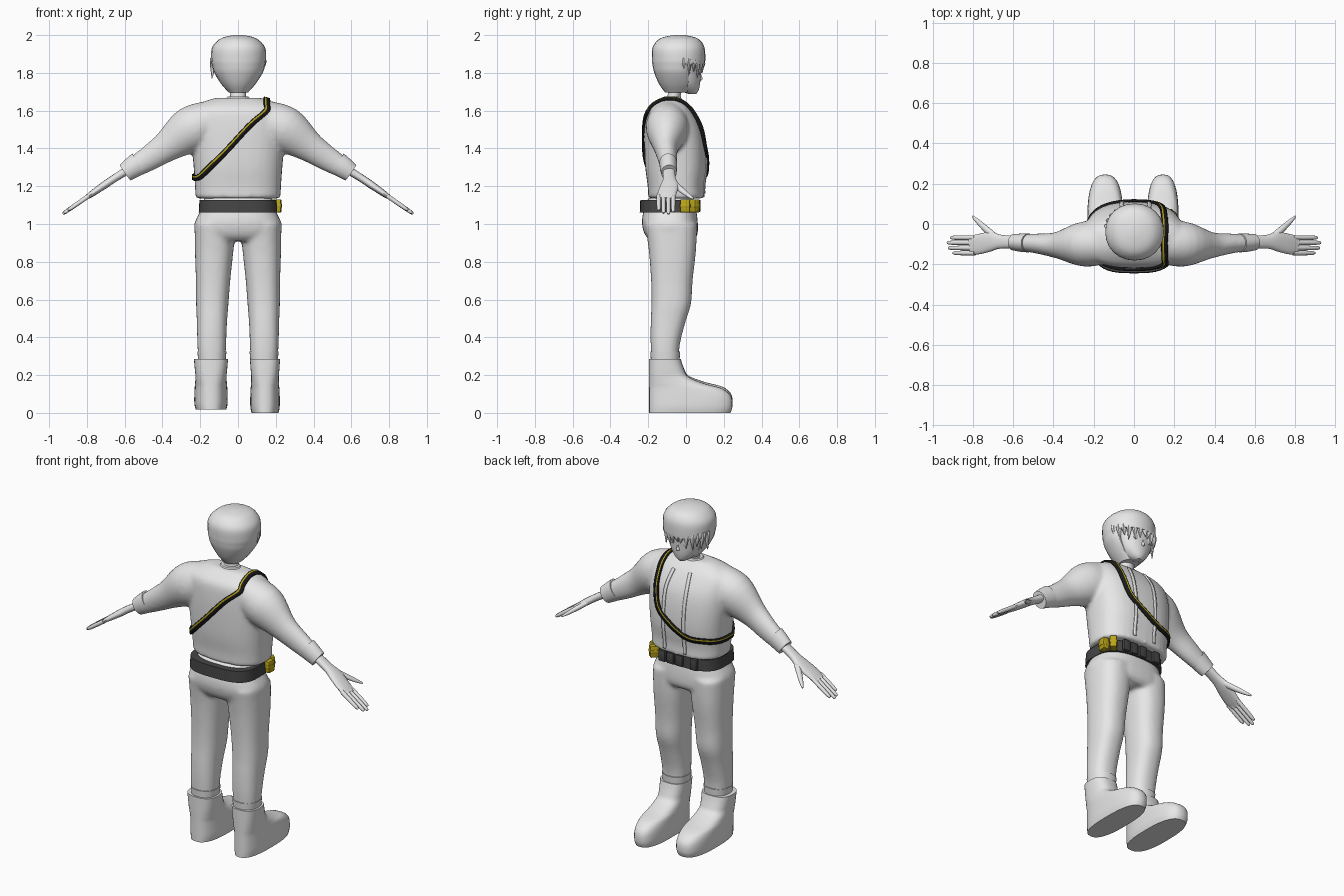
import bpy, bmesh, math, random
from mathutils import Vector, Matrix

random.seed(4)
if "Cube" in bpy.data.objects:
    bpy.data.objects.remove(bpy.data.objects["Cube"])


def material(name, r, g, b):
    m = bpy.data.materials.new(name)
    m.use_nodes = True
    m.diffuse_color = (r, g, b, 1)
    m.node_tree.nodes["Principled BSDF"].inputs["Base Color"].default_value = (r, g, b, 1)
    return m


GREY = material("light_grey", 0.8, 0.8, 0.8)
DARK = material("dark_grey", 0.06, 0.06, 0.06)
BLACK = material("black", 0.01, 0.01, 0.01)
YELLOW = material("mustard_yellow", 0.5, 0.38, 0.01)


def spline(pts, steps=4, cyclic=False):
    """Catmull-Rom resampling of tuples of any length."""
    p, n, out = [Vector(q) for q in pts], len(pts), []
    at = lambda i: p[i % n] if cyclic else p[max(0, min(n - 1, i))]
    for i in range(n if cyclic else n - 1):
        a, b, c, d = (at(i + k) for k in (-1, 0, 1, 2))
        for s in range(steps):
            t = s / steps
            out.append(b + (c - a) * (t / 2) + (a * 2 - b * 5 + c * 4 - d) * (t * t / 2)
                       + (b * 3 - a - c * 3 + d) * (t ** 3 / 2))
    return out if cyclic else out + [p[-1]]


def loft(bm, secs, n=2.3, follow=False, clip=None, steps=4, seg=32):
    """Skin rounded rings (x, y, z, half width, half depth) and cap the ends."""
    secs = spline(secs, steps)
    mid = [Vector(s[:3]) for s in secs]
    rings = []
    for i, s in enumerate(secs):
        u, v = Vector((1, 0, 0)), Vector((0, 1, 0))
        if follow:
            t = (mid[min(i + 1, len(mid) - 1)] - mid[max(i - 1, 0)]).normalized()
            u = v.cross(t).normalized()
            v = t.cross(u)
        ring = []
        for k in range(seg):
            c, d = math.cos(math.tau * k / seg), math.sin(math.tau * k / seg)
            co = mid[i] + u * s[3] * math.copysign(abs(c) ** (2 / n), c) \
                + v * s[4] * math.copysign(abs(d) ** (2 / n), d)
            ring.append(bm.verts.new(clip(co) if clip else co))
        rings.append(ring)
    for r, q in zip(rings, rings[1:]):
        for k in range(seg):
            bm.faces.new((r[k], r[k - 1], q[k - 1], q[k]))
    bm.faces.new(rings[0])
    bm.faces.new(rings[-1])


def finish(name, bm, mats, blend=0, angle=40):
    bmesh.ops.recalc_face_normals(bm, faces=bm.faces)
    me = bpy.data.meshes.new(name)
    bm.to_mesh(me)
    bm.free()
    ob = bpy.data.objects.new(name, me)
    bpy.context.collection.objects.link(ob)
    for m in mats:
        me.materials.append(m)
    bpy.ops.object.select_all(action='DESELECT')
    ob.select_set(True)
    bpy.context.view_layer.objects.active = ob
    bpy.ops.object.shade_smooth_by_angle(angle=math.radians(angle))
    if blend:
        r = ob.modifiers.new("blend", 'REMESH')
        r.mode, r.voxel_size, r.use_smooth_shade = 'VOXEL', blend, True
        s = ob.modifiers.new("soften", 'SMOOTH')
        s.factor, s.iterations = 0.5, 8
    return ob


def part(name, secs, mat=GREY, **kw):
    bm = bmesh.new()
    loft(bm, secs, **kw)
    return finish(name, bm, [mat])


def flip(secs, side):
    return [(s[0] * side,) + tuple(s[1:]) for s in secs]


# Jacket: body and both sleeves blended into one skin
bm = bmesh.new()
loft(bm, [(0, -.05, 1.135, .225, .15), (0, -.053, 1.2, .228, .15), (0, -.053, 1.3, .235, .163),
          (0, -.058, 1.42, .245, .163), (0, -.068, 1.52, .25, .152), (0, -.085, 1.6, .25, .125),
          (0, -.085, 1.64, .2, .09), (0, -.08, 1.668, .12, .05)], n=2.6)
SLEEVE = [(.13, -.095, 1.56, .1, .1), (.25, -.1, 1.5, .122, .112), (.38, -.105, 1.408, .082, .066),
          (.48, -.097, 1.342, .066, .05), (.585, -.092, 1.28, .05, .04)]
for side in (1, -1):
    loft(bm, flip(SLEEVE, side), n=2, follow=True)
jacket = finish("jacket", bm, [GREY], blend=.011)

# Trousers: hips and legs blended
bm = bmesh.new()
loft(bm, [(0, -.08, 1.14, .18, .12), (0, -.085, 1.07, .2, .14), (0, -.085, 1, .232, .148),
          (0, -.078, .94, .222, .138), (0, -.075, .91, .19, .11)], n=2.5)
for side in (1, -1):
    loft(bm, flip([(.12, -.08, 1, .11, .138), (.126, -.072, .86, .102, .125), (.132, -.075, .7, .091, .11),
                   (.136, -.078, .58, .086, .105), (.138, -.095, .48, .08, .092),
                   (.139, -.11, .36, .076, .077), (.138, -.11, .24, .07, .07)], side), n=2.4)
finish("trousers", bm, [GREY], blend=.011)

for side, word in ((1, "left"), (-1, "right")):
    # Cuffs on sleeves and trouser legs
    part(word + "_sleeve_cuff", flip([(.525, -.094, 1.322, .062, .047), (.56, -.093, 1.298, .057, .045),
                                      (.597, -.09, 1.272, .05, .041)], side), n=2, follow=True)
    part(word + "_trouser_cuff", flip([(.138, -.11, .28, .073, .076), (.138, -.11, .325, .077, .079)], side))
    # Hand with four fingers and a thumb
    bm = bmesh.new()
    loft(bm, flip([(.58, -.09, 1.288, .022, .032), (.66, -.088, 1.238, .02, .034), (.71, -.087, 1.204, .02, .048),
                   (.77, -.1, 1.163, .016, .05), (.815, -.106, 1.132, .01, .046)], side), follow=True, seg=20)
    for y, tip in ((-.068, .912), (-.093, .928), (-.119, .922), (-.144, .9)):
        loft(bm, flip([(x, y, 1.28 - .69 * (x - .6), r, r) for x, r in
                       ((.79, .012), (.85, .0115), (tip - .012, .0095), (tip, .004))], side),
             follow=True, n=2, seg=12)
    loft(bm, flip([(.68, -.075, 1.222, .014, .02), (.73, -.03, 1.185, .014, .017),
                   (.775, .012, 1.152, .01, .012), (.802, .038, 1.133, .004, .005)], side),
         follow=True, n=2, seg=12)
    finish(word + "_hand", bm, [GREY])
    # Boot, the right one wider and set a little higher
    w, lift = (1, 0) if side > 0 else (1.13, .018)
    boot = [(0, .235, .072), (.035, .246, .078), (.09, .238, .078), (.13, .19, .076), (.155, .1, .074),
            (.19, .015, .073), (.23, -.01, .076), (.285, -.028, .08)]
    part(word + "_boot", [(side * .143, (front - .196) / 2, z + lift * (1 - z / .285), a * w, (front + .196) / 2)
                          for z, front, a in boot], n=2.6)

# Neck and collar
part("neck", [(0, -.075, 1.6, .05, .042), (0, -.065, 1.67, .042, .035), (0, -.045, 1.76, .042, .038)], n=2)
part("collar", [(0, -.075, 1.645, .075, .055), (0, -.072, 1.675, .056, .045)], n=2)

# Face, nose, eyes and mouth
part("face", [(0, .035, 1.688, .018, .018), (0, .018, 1.705, .045, .048), (0, .002, 1.74, .078, .072),
              (0, -.002, 1.79, .1, .08), (0, -.01, 1.85, .115, .09), (0, -.03, 1.93, .1, .09)], n=2.1)
part("nose", [(0, .066, 1.757, .006, .006), (0, .074, 1.766, .011, .014), (0, .072, 1.785, .006, .01),
              (0, .072, 1.815, .004, .006)], n=2, seg=12)
for side, word in ((1, "left"), (-1, "right")):
    part(word + "_eye", flip([(.043, .068, 1.79, .008, .004), (.043, .07, 1.803, .019, .006),
                              (.043, .071, 1.817, .013, .005)], side), n=2, seg=16)
part("mouth", [(0, .062, 1.725, .014, .009), (0, .062, 1.731, .019, .01), (0, .063, 1.737, .012, .009)], n=2, seg=12)

# Hair: a tapered bob, cut back below the fringe to leave the face free
part("hair", [(.002, -.045, 1.695, .05, .065), (.002, -.042, 1.74, .09, .1), (.003, -.04, 1.8, .128, .128),
              (.003, -.039, 1.84, .14, .138), (.003, -.039, 1.87, .145, .141), (.003, -.04, 1.93, .142, .139),
              (.003, -.038, 1.97, .112, .116), (.003, -.037, 1.99, .075, .08), (.003, -.036, 2, .025, .028)],
     n=2.1, seg=24, clip=lambda c: Vector((c.x, min(c.y, .012), c.z)) if c.z < 1.845 else c)
bm = bmesh.new()
for k in range(13):
    ang = math.radians(12 + 13 * k)
    c, s = math.cos(ang), math.sin(ang)
    drop = random.uniform(.045, .085) + .02 * abs(c)
    loft(bm, [(.13 * c, .118 * s - .036, 1.88, .02, .014), (.135 * c, .126 * s - .036, 1.85, .017, .012),
              (.132 * c + random.uniform(-.01, .01), .124 * s - .036, 1.87 - drop, .002, .002)],
         n=2, seg=8)
finish("fringe", bm, [GREY])

# Belt, side pouches and front fittings
part("belt", [(0, -.09, 1.06, .208, .155), (0, -.09, 1.127, .204, .152)], DARK, n=3, seg=48)


def box(name, x, y, turn, size, mat):
    bm = bmesh.new()
    bmesh.ops.create_cube(bm, size=1, matrix=Matrix.Translation((x, y, 1.096))
                          @ Matrix.Rotation(math.radians(turn), 4, 'Z') @ Matrix.Diagonal((*size, 1)))
    bmesh.ops.bevel(bm, geom=bm.edges[:], offset=.006, segments=2, affect='EDGES', profile=.5)
    finish(name, bm, [mat])


for name, x, y, turn in (("side", .21, -.004, -4), ("corner", .182, .043, -42)):
    box(name + "_pouch", x, y, turn, (.038, .05, .07), YELLOW)
    box(name + "_pouch_flap", x, y, turn, (.044, .054, .022), YELLOW)
for i, x in enumerate((.11, .055, -.005, -.1)):
    box("belt_fitting_%d" % (i + 1), x, .066, 0, (.045, .022, .066), DARK)


def ribbon(name, path, edges, bands, mats, cyclic=False, thick=.012):
    """Banded strip laid on the jacket; bands gives the material of each column."""
    pts, bm, rows = spline(path, 8, cyclic), bmesh.new(), []
    n = len(pts)
    for i, p in enumerate(pts):
        ahead = pts[(i + 1) % n] if cyclic else pts[min(i + 1, n - 1)]
        back = pts[i - 1] if cyclic else pts[max(i - 1, 0)]
        across = (ahead - back).cross(p - Vector((0, -.06, 1.4))).normalized()
        rows.append([bm.verts.new(p + across * e) for e in edges])
    for i in range(n if cyclic else n - 1):
        r, q = rows[i], rows[(i + 1) % n]
        for k, band in enumerate(bands):
            bm.faces.new((r[k], r[k + 1], q[k + 1], q[k])).material_index = band
    ob = finish(name, bm, mats)
    w = ob.modifiers.new("lay", 'SHRINKWRAP')
    w.target, w.wrap_method, w.wrap_mode = jacket, 'NEAREST_SURFACEPOINT', 'ABOVE_SURFACE'
    w.offset = thick * .6
    s = ob.modifiers.new("thickness", 'SOLIDIFY')
    s.thickness, s.offset = thick, 0


# Shoulder strap with a yellow stripe, running right round the chest
ribbon("shoulder_strap",
       [(.15, -.08, 1.665), (.152, -.17, 1.64), (.15, -.215, 1.6), (.06, -.225, 1.52), (-.07, -.225, 1.38),
        (-.2, -.17, 1.255), (-.235, -.06, 1.25), (-.18, .07, 1.26), (-.08, .11, 1.27), (.03, .115, 1.33),
        (.11, .105, 1.4), (.14, .08, 1.5), (.15, .03, 1.6)],
       (-.017, .003, .011, .016), (0, 1, 0), [BLACK, YELLOW], cyclic=True)

# Front edges of the jacket opening
for name, x in (("left", .075), ("right", -.06)):
    ribbon(name + "_front_edge", [(x * .8, .03, 1.62), (x, .08, 1.53), (x, .105, 1.4), (x, .11, 1.28), (x, .1, 1.16)],
           (-.01, .01), (0,), [GREY], thick=.006)
